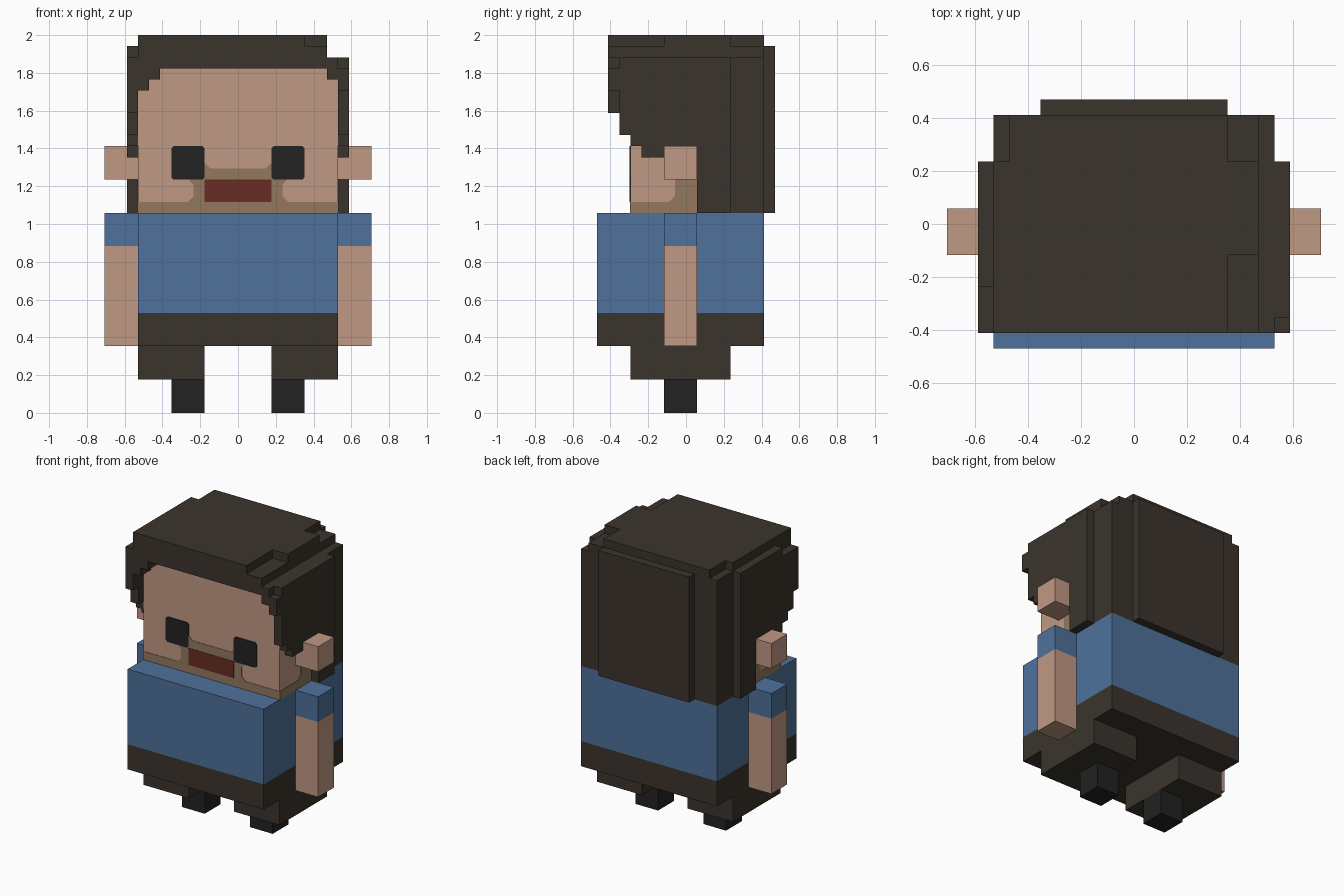
import bpy
import bmesh
from mathutils import Vector

cube = bpy.data.objects.get("Cube")
if cube:
    bpy.data.objects.remove(cube, do_unlink=True)

U = 1 / 17  # one block


def material(name, rgb):
    lin = [((c / 255 + 0.055) / 1.055) ** 2.4 for c in rgb] + [1.0]
    m = bpy.data.materials.new(name)
    m.use_nodes = True
    m.diffuse_color = lin
    bsdf = m.node_tree.nodes["Principled BSDF"]
    bsdf.inputs["Base Color"].default_value = lin
    bsdf.inputs["Roughness"].default_value = 0.9
    return m


SKIN = material("skin", (192, 152, 132))
BLUE = material("shirt blue", (78, 113, 155))
BROWN = material("dark brown", (59, 52, 44))
BLACK = material("charcoal", (34, 34, 35))
STUBBLE = material("stubble", (148, 121, 96))
RED = material("dark red", (104, 44, 35))


def prism(name, pts, axis, lo, hi, mat):
    """Extrude a block-unit outline along an axis from lo to hi."""
    place = {"x": lambda a, b, t: (t, a, b),
             "y": lambda a, b, t: (a, t, b),
             "z": lambda a, b, t: (a, b, t)}[axis]
    bm = bmesh.new()
    face = bm.faces.new([bm.verts.new(Vector(place(a, b, lo)) * U) for a, b in pts])
    out = bmesh.ops.extrude_face_region(bm, geom=[face])
    moved = [v for v in out["geom"] if isinstance(v, bmesh.types.BMVert)]
    bmesh.ops.translate(bm, verts=moved, vec=Vector(place(0, 0, hi - lo)) * U)
    bmesh.ops.recalc_face_normals(bm, faces=bm.faces)
    me = bpy.data.meshes.new(name)
    bm.to_mesh(me)
    bm.free()
    me.materials.append(mat)
    ob = bpy.data.objects.new(name, me)
    bpy.context.collection.objects.link(ob)
    return ob


def box(name, x, y, z, mat):
    pts = [(x[0], y[0]), (x[1], y[0]), (x[1], y[1]), (x[0], y[1])]
    return prism(name, pts, "z", z[0], z[1], mat)


def span(s, a, b):
    """Range mirrored to the left (+1) or right (-1) side."""
    return sorted((s * a, s * b))


# Body
box("trousers", (-9, 9), (-8, 7), (6, 9), BROWN)
box("shirt", (-9, 9), (-8, 7), (9, 18), BLUE)
box("head", (-9, 9), (-5, 1), (18, 31), SKIN)

# Stubble outlines: front (x, z) half and side (y, z)
half = [(9, 18), (9, 19), (4.5, 19), (4, 19.5), (4, 20.5), (4.4, 21),
        (3, 21), (3, 22.5), (2.5, 22)]
cheek = [(-5, 18), (1, 18), (1, 21), (-1, 21), (-1, 19.5), (-1.5, 19), (-5, 19)]
eye = [(3.2, 21), (5.8, 21), (6, 21.2), (6, 23.8), (5.8, 24), (3.2, 24),
       (3, 23.8), (3, 21.2)]

# Paired parts
for s, side in ((1, "left"), (-1, "right")):
    box(side + "_arm", span(s, 9, 12), (-2, 1), (6, 15), SKIN)
    box(side + "_sleeve", span(s, 9, 12), (-2, 1), (15, 18), BLUE)
    box(side + "_leg", span(s, 3, 9), (-5, 4), (3, 6), BROWN)
    box(side + "_foot", span(s, 3, 6), (-2, 1), (0, 3), BLACK)
    box(side + "_ear", span(s, 9, 12), (-2, 1), (21, 24), SKIN)
    prism(side + "_eye", [(s * x, z) for x, z in eye], "y", -5.1, -5, BLACK)
    prism(side + "_cheek_stubble", cheek, "x", s * 9, s * 9.05, STUBBLE)

# Face plates
prism("chin_stubble", half + [(-x, z) for x, z in reversed(half)],
      "y", -5.05, -5, STUBBLE)
box("mouth", (-3, 3), (-5.1, -5), (19, 21), RED)

# Hair: stepped crown, back and fringe
crown = [(-9, -7), (6, -7), (6, -2), (8, -2), (8, 4), (6, 4), (6, 7),
         (-8, 7), (-8, 4), (-9, 4)]
prism("hair_crown", crown, "z", 33, 34, BROWN)
box("hair_upper", (-9, 8), (-7, 7), (32, 33), BROWN)
box("hair_lower", (-9, 9), (-7, 7), (31, 32), BROWN)
box("hair_back", (-9, 9), (1, 7), (18, 31), BROWN)
box("hair_back_panel", (-6, 6), (7, 8), (18, 33), BROWN)
prism("right_fringe", [(-9, 29), (-8, 29), (-8, 30), (-7, 30), (-7, 31), (-9, 31)],
      "y", -7, -5, BROWN)
box("left_fringe", (8, 9), (-7, -5), (30, 31), BROWN)

# Hair: side panels share a lower edge and differ at the front and top
lower = [(4, 18), (1, 18), (1, 23), (-4, 23), (-4, 24), (-5, 24), (-5, 25), (-6, 25)]
left_top = [(-6, 29), (-7, 29), (-7, 31), (-6, 31), (-6, 32), (4, 32)]
right_top = [(-6, 27), (-7, 27), (-7, 32), (-4, 32), (-4, 33), (4, 33)]
prism("left_side_hair", lower + left_top, "x", 9, 10, BROWN)
prism("right_side_hair", lower + right_top, "x", -10, -9, BROWN)
